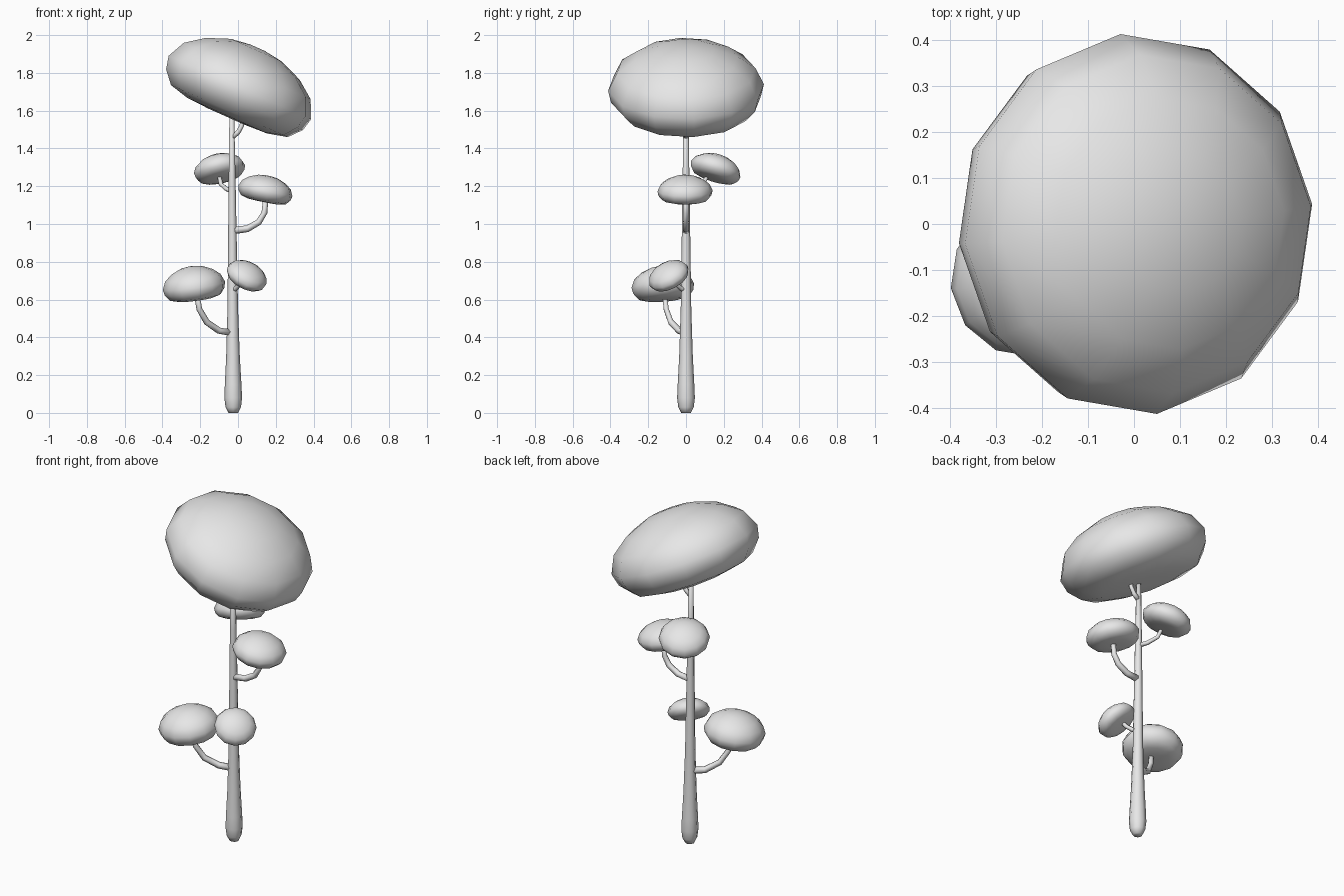
import bpy, bmesh, math
from mathutils import Vector

if "Cube" in bpy.data.objects:
    bpy.data.objects.remove(bpy.data.objects["Cube"])

# One plain grey clay colour
grey = bpy.data.materials.new("light grey")
grey.use_nodes = True
grey.diffuse_color = (0.8, 0.8, 0.8, 1)
grey.node_tree.nodes["Principled BSDF"].inputs["Base Color"].default_value = grey.diffuse_color


def finish(name, bm):
    bmesh.ops.recalc_face_normals(bm, faces=bm.faces)
    for f in bm.faces:
        f.smooth = True
    mesh = bpy.data.meshes.new(name)
    bm.to_mesh(mesh)
    bm.free()
    mesh.materials.append(grey)
    obj = bpy.data.objects.new(name, mesh)
    bpy.context.collection.objects.link(obj)
    return obj


def skin(bm, rings):
    """Join rings of vertices with quads and close both ends."""
    for a, b in zip(rings, rings[1:]):
        n = len(a)
        for i in range(n):
            j = (i + 1) % n
            bm.faces.new((a[i], a[j], b[j], b[i]))
    bm.faces.new(rings[0])
    bm.faces.new(rings[-1])


def ring(bm, centre, axis, radius, sides, turn=0.0):
    axis = Vector(axis).normalized()
    rot = Vector((0, 0, 1)).rotation_difference(axis)
    angles = [turn + math.tau * i / sides for i in range(sides)]
    return [bm.verts.new(Vector(centre) + rot @ Vector((radius * math.cos(a), radius * math.sin(a), 0)))
            for a in angles]


# Domed foliage profile: radius and height for a unit radius
DOME = [(0.25, -0.35), (0.56, -0.335), (0.82, -0.27), (0.96, -0.11), (1.0, 0.06),
        (0.89, 0.29), (0.66, 0.46), (0.36, 0.58), (0.1, 0.615)]


def foliage(name, centre, radius, up, height=1.0):
    bm = bmesh.new()
    up = Vector(up).normalized()
    skin(bm, [ring(bm, Vector(centre) + up * h * radius * height, up, r * radius, 12, math.radians(6))
              for r, h in DOME])
    return finish(name, bm)


def tube(name, points, radii, sides):
    bm = bmesh.new()
    pts = [Vector(p) for p in points]
    rings = []
    for i, p in enumerate(pts):
        along = pts[min(i + 1, len(pts) - 1)] - pts[max(i - 1, 0)]
        rings.append(ring(bm, p, along, radii[i], sides))
    skin(bm, rings)
    return finish(name, bm)


# Trunk, with a rounded foot and a long taper
trunk = [(0.0, 0.026), (0.03, 0.041), (0.08, 0.047), (0.15, 0.044), (0.3, 0.036),
         (0.55, 0.028), (0.9, 0.023), (1.25, 0.018), (1.62, 0.012)]
tube("trunk", [(-0.025 - 0.005 * z, 0, z) for z, r in trunk], [r for z, r in trunk], 8)

# Branches
BRANCHES = {
    "lower_right_branch": [(-0.03, 0, 0.425), (-0.1, -0.035, 0.435), (-0.165, -0.08, 0.48),
                           (-0.205, -0.105, 0.55), (-0.22, -0.115, 0.64)],
    "lower_left_branch": [(-0.03, 0, 0.65), (-0.01, -0.025, 0.658), (0.01, -0.055, 0.685), (0.035, -0.08, 0.73)],
    "middle_left_branch": [(-0.03, 0, 0.965), (0.05, 0, 0.975), (0.11, 0, 1.01),
                           (0.14, 0, 1.06), (0.148, 0, 1.15)],
    "upper_right_branch": [(-0.03, 0, 1.175), (-0.06, 0.04, 1.185), (-0.09, 0.09, 1.21), (-0.105, 0.125, 1.28)],
    "top_twig": [(-0.03, 0, 1.46), (0.0, 0, 1.485), (0.02, 0, 1.52), (0.03, 0, 1.6)],
}
for name, path in BRANCHES.items():
    size = 0.017 if len(path) > 4 else 0.012
    tube(name, path, [size * (1.15 - 0.08 * i) for i in range(len(path))], 6)

# Foliage clumps, each leaning outward
foliage("crown", (0, 0, 1.7), 0.415, (0.407, 0, 0.914))
foliage("lower_right_foliage", (-0.232, -0.122, 0.662), 0.167, (-0.13, -0.08, 1), 1.12)
foliage("lower_left_foliage", (0.045, -0.09, 0.722), 0.114, (0.42, -0.42, 0.8))
foliage("upper_right_foliage", (-0.097, 0.155, 1.283), 0.138, (-0.2, 0.3, 0.93))
foliage("middle_left_foliage", (0.143, -0.005, 1.167), 0.147, (0.2, 0, 0.98))
